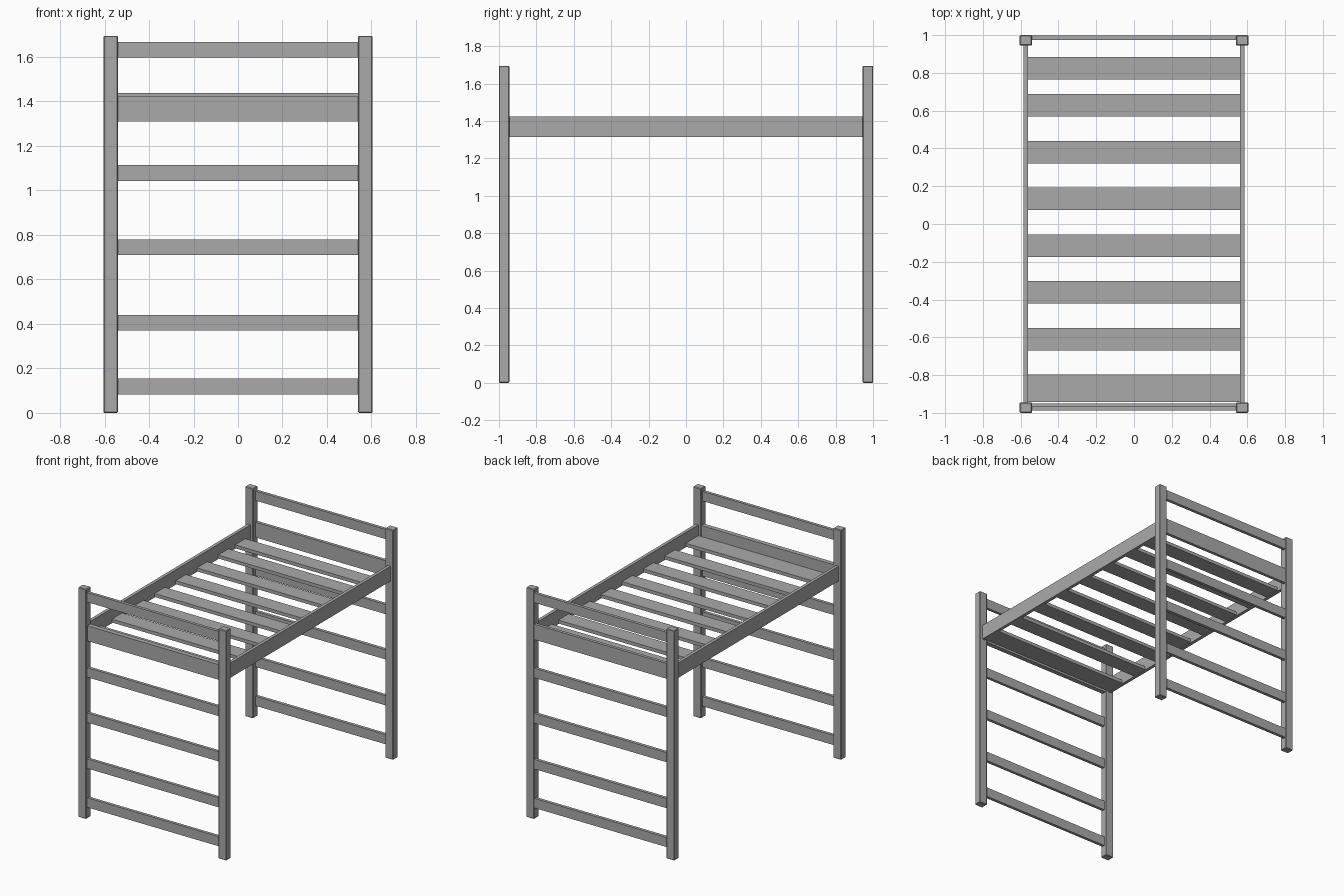
import bpy
import bmesh
from mathutils import Vector

cube = bpy.data.objects.get("Cube")
if cube:
    bpy.data.objects.remove(cube, do_unlink=True)

# One plain grey finish for the whole frame
grey = bpy.data.materials.new("plain_grey")
grey.use_nodes = True
colour = (0.4, 0.4, 0.4, 1)
grey.diffuse_color = colour
grey.node_tree.nodes["Principled BSDF"].inputs["Base Color"].default_value = colour


def board(name, x, y, z, bevel=0.0):
    """Flat-faced timber spanning the given (min, max) ranges."""
    low, high = map(Vector, zip(x, y, z))
    mesh = bpy.data.meshes.new(name)
    bm = bmesh.new()
    bmesh.ops.create_cube(bm, size=1)
    for v in bm.verts:
        v.co = (low + high) / 2 + v.co * (high - low)
    bm.to_mesh(mesh)
    bm.free()
    mesh.materials.append(grey)
    obj = bpy.data.objects.new(name, mesh)
    bpy.context.collection.objects.link(obj)
    if bevel:
        mod = obj.modifiers.new("softened_edges", "BEVEL")
        mod.width = bevel
        mod.segments = 1
    return obj


def span(a, b, sign):
    return tuple(sorted((a * sign, b * sign)))


HEIGHT = 1.695
INNER = 0.54      # inner face of the posts
RUNG_BOTTOMS = (0.083, 0.37, 0.709, 1.043, 1.597)

# Corner posts
for end, ys in (("front", -1), ("back", 1)):
    for side, xs in (("left", 1), ("right", -1)):
        board(f"{end}_{side}_post", span(INNER, 0.605, xs),
              span(0.945, 1.0, ys), (0, HEIGHT), bevel=0.004)

# Ladder rungs and the deep beam at each end
ends = {
    "front": ((-0.987, -0.965), (-0.985, -0.95), (1.31, 1.422)),
    "back": ((0.975, 0.998), (0.975, 0.998), (1.325, 1.438)),
}
for end, (rung_y, beam_y, beam_z) in ends.items():
    for i, z in enumerate(RUNG_BOTTOMS, 1):
        board(f"{end}_rung_{i}", (-INNER, INNER), rung_y, (z, z + 0.071))
    board(f"{end}_beam", (-INNER, INNER), beam_y, beam_z)

# Long side rails between the posts
for side, xs in (("left", 1), ("right", -1)):
    board(f"{side}_side_rail", span(0.56, 0.584, xs),
          (-0.946, 0.946), (1.315, 1.424))

# Bed slats, the front one reaching the end beam
for i in range(8):
    back = -0.797 + 0.2475 * i if i < 7 else 0.885
    front = -0.943 if i == 0 else back - 0.12
    board(f"slat_{i + 1}", (-0.56, 0.56), (front, back), (1.32, 1.345))
